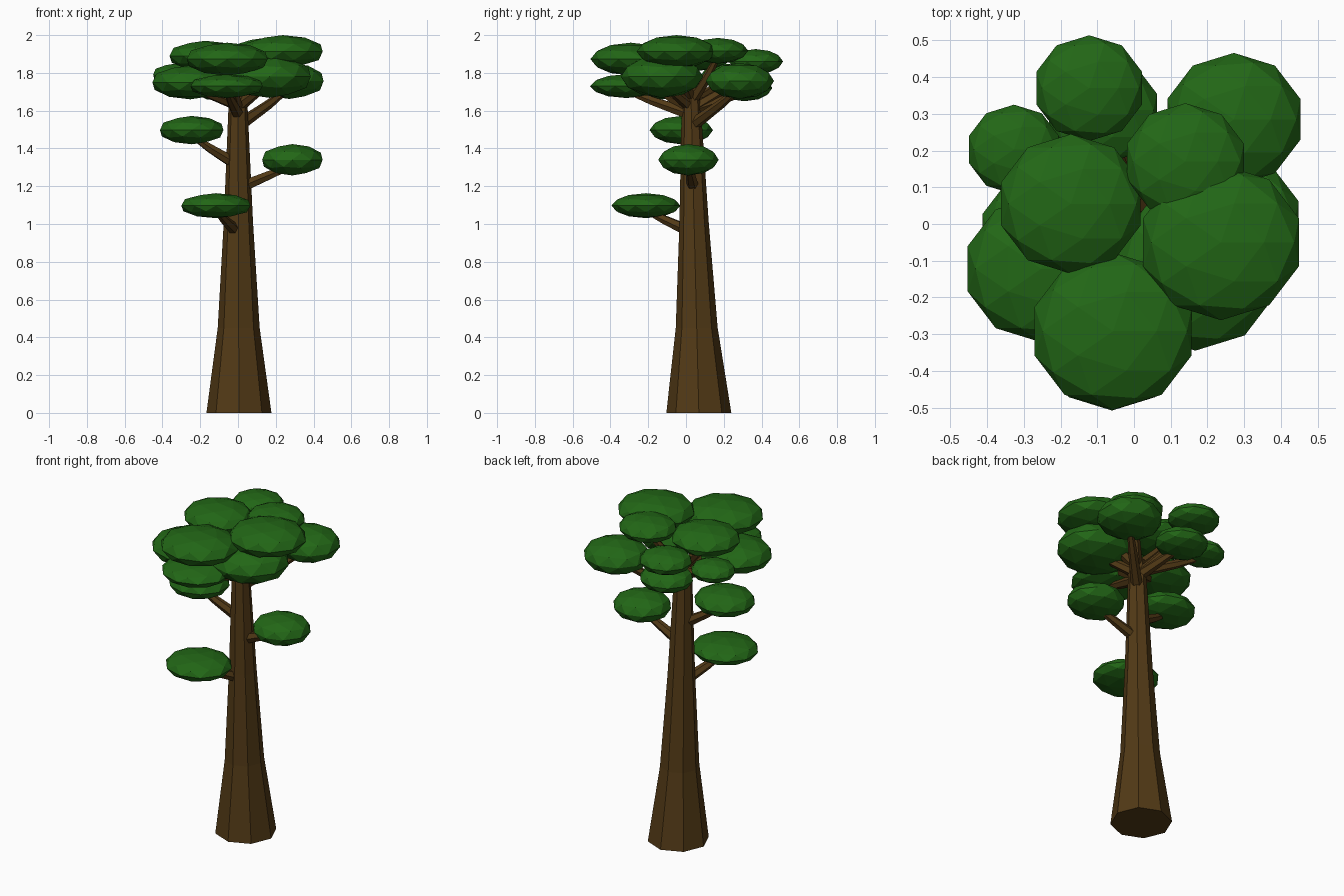
import bpy, bmesh
from math import cos, sin, pi
from mathutils import Vector

if "Cube" in bpy.data.objects:
    bpy.data.objects.remove(bpy.data.objects["Cube"])


def material(name, color):
    m = bpy.data.materials.new(name)
    m.diffuse_color = (*color, 1)
    m.use_nodes = True
    m.node_tree.nodes["Principled BSDF"].inputs["Base Color"].default_value = m.diffuse_color
    return m


bark = material("bark", (0.085, 0.042, 0.008))
leaf = material("leaf", (0.016, 0.135, 0.008))


def tube(name, path, radii, sides, flat_rings=False):
    """Flat-shaded tapered tube along a path of points."""
    bm = bmesh.new()
    pts = [Vector(p) for p in path]
    rings = []
    for i, (p, r) in enumerate(zip(pts, radii)):
        d = (pts[min(i + 1, len(pts) - 1)] - pts[max(i - 1, 0)]).normalized()
        if flat_rings:
            u, v = Vector((1, 0, 0)), Vector((0, 1, 0))
        else:
            u = Vector((0, 0, 1)).cross(d).normalized()
            v = d.cross(u)
        rings.append([bm.verts.new(p + r * (cos(2 * pi * k / sides) * u + sin(2 * pi * k / sides) * v))
                      for k in range(sides)])
    for a, b in zip(rings, rings[1:]):
        for k in range(sides):
            n = (k + 1) % sides
            bm.faces.new((a[k], a[n], b[n], b[k]))
    bm.faces.new(rings[0][::-1])
    bm.faces.new(rings[-1])
    mesh = bpy.data.meshes.new(name)
    bm.to_mesh(mesh)
    bm.free()
    ob = bpy.data.objects.new(name, mesh)
    mesh.materials.append(bark)
    bpy.context.collection.objects.link(ob)


def foliage(name, center, r, rz):
    """Flattened icosphere; x is widened so both plan extents equal 2r."""
    bpy.ops.mesh.primitive_ico_sphere_add(subdivisions=2, radius=1, location=center)
    ob = bpy.context.object
    ob.name = name
    ob.scale = (r / 0.951, r, rz)
    ob.data.materials.append(leaf)


def axis(z):
    """Trunk centre at a height."""
    return Vector((0.005 - 0.003 * z, 0.068 - 0.025 * z, z))


# trunk with flared base
tube("trunk", [axis(0), axis(0.45), axis(1.0), axis(1.7)],
     [0.172, 0.111, 0.078, 0.047], 8, True)

# leaf clumps: centre, radius, half height, height where the branch leaves the trunk
clumps = [
    ((0.237, -0.05, 1.913), 0.212, 0.087, 1.66),
    ((-0.057, -0.292, 1.873), 0.214, 0.087, 1.60),
    ((-0.172, 0.055, 1.89), 0.19, 0.08, 1.66),
    ((0.14, 0.17, 1.917), 0.159, 0.068, 1.65),
    ((-0.122, 0.37, 1.86), 0.144, 0.066, 1.60),
    ((0.272, 0.285, 1.757), 0.181, 0.095, 1.52),
    ((0.167, -0.127, 1.78), 0.218, 0.112, 1.62),
    ((-0.253, -0.122, 1.75), 0.2, 0.09, 1.63),
    ((-0.327, 0.203, 1.79), 0.122, 0.06, 1.63),
    ((-0.06, -0.317, 1.73), 0.191, 0.063, 1.58),
    ((-0.085, 0.31, 1.72), 0.147, 0.07, 1.60),
    ((-0.245, -0.025, 1.497), 0.168, 0.075, 1.31),
    ((0.288, 0.013, 1.34), 0.16, 0.083, 1.19),
    ((-0.117, -0.212, 1.097), 0.183, 0.066, 0.95),
]

# foliage and the bent branch that carries each clump
for i, (c, r, rz, z0) in enumerate(clumps, 1):
    foliage(f"leaf_clump_{i}", c, r, rz)
    start, end = axis(z0), Vector(c)
    mid = start.lerp(end, 0.6)
    mid.z = z0 + (c[2] - z0) * 0.48
    tube(f"branch_{i}", [start, mid, end - Vector((0, 0, rz * 0.4))],
         [0.034, 0.025, 0.014], 6)
